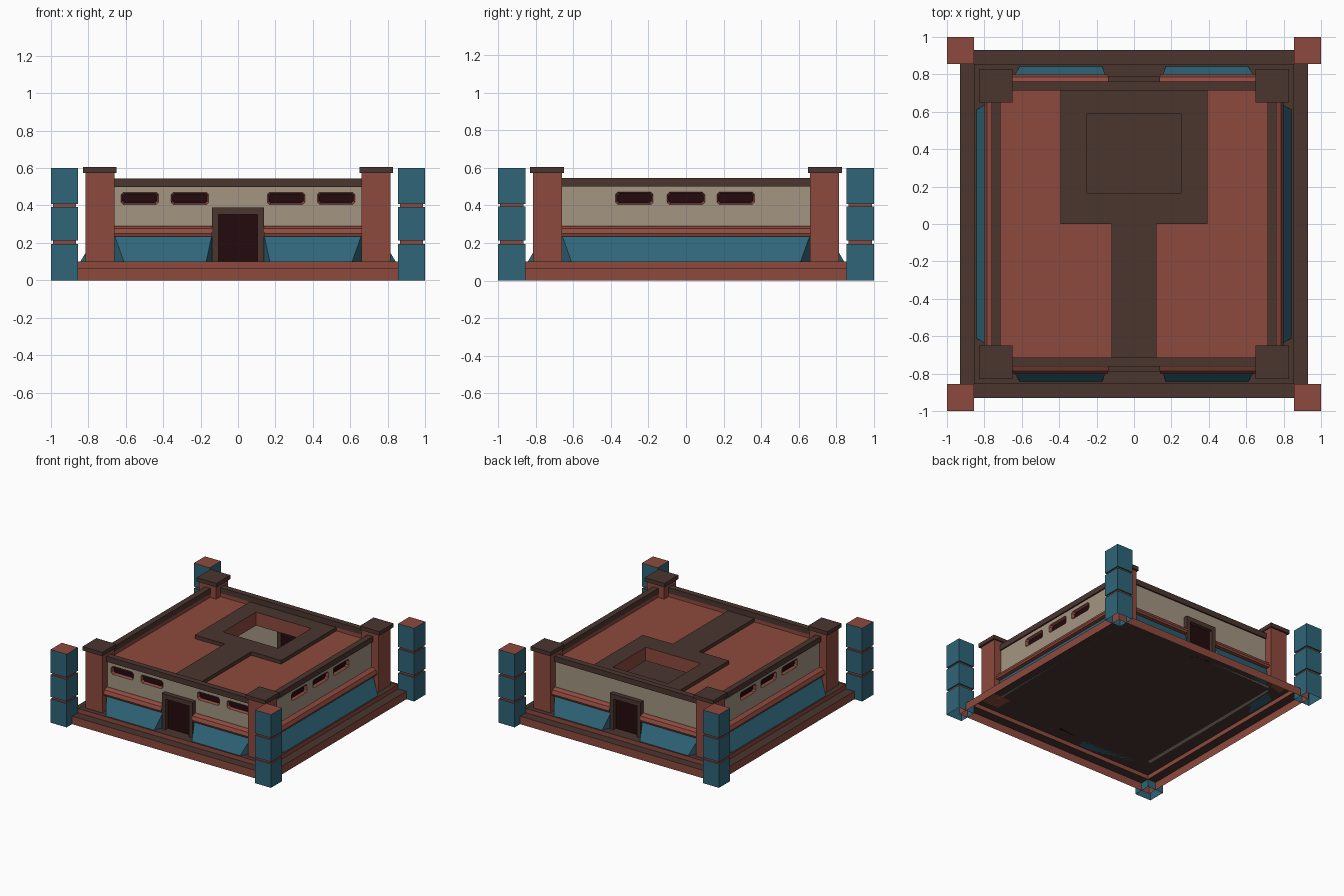
import bpy, bmesh, math
from mathutils import Matrix, Vector

if "Cube" in bpy.data.objects:
    bpy.data.objects.remove(bpy.data.objects["Cube"])


def material(name, rgb):
    m = bpy.data.materials.new(name)
    m.diffuse_color = (*rgb, 1)
    m.use_nodes = True
    m.node_tree.nodes["Principled BSDF"].inputs["Base Color"].default_value = m.diffuse_color
    return m


RED = material("red_clay", (0.27, 0.068, 0.047))
BROWN = material("dark_brown", (0.07, 0.036, 0.028))
BLUE = material("teal_blue", (0.029, 0.13, 0.19))
BEIGE = material("beige_plaster", (0.37, 0.30, 0.225))
DARK = material("dark_maroon", (0.017, 0.003, 0.004))


def turn(k):
    return Matrix.Rotation(k * math.pi / 2, 4, 'Z')


def finish(name, bm, mats, rule=None, k=0):
    """Turn the part to side k, colour its faces by a rule and link it."""
    bm.normal_update()
    if rule:
        for f in bm.faces:
            f.material_index = rule(f)
    bm.transform(turn(k))
    me = bpy.data.meshes.new(name)
    bm.to_mesh(me)
    bm.free()
    for m in mats:
        me.materials.append(m)
    ob = bpy.data.objects.new(name, me)
    bpy.context.collection.objects.link(ob)
    return ob


def hull(name, pts, mats, rule=None, k=0):
    bm = bmesh.new()
    for p in pts:
        bm.verts.new(p)
    bmesh.ops.convex_hull(bm, input=bm.verts[:])
    bmesh.ops.dissolve_limit(bm, angle_limit=0.01, verts=bm.verts[:], edges=bm.edges[:])
    bmesh.ops.recalc_face_normals(bm, faces=bm.faces[:])
    return finish(name, bm, mats, rule, k)


def box(name, x, y, z, mats, rule=None, k=0):
    return hull(name, [(a, b, c) for a in x for b in y for c in z], mats, rule, k)


def plate(name, loops, depth, mats, matrix, rule=None, k=0):
    """Filled 2D outline (with holes) extruded by depth, then placed by matrix."""
    cu = bpy.data.curves.new(name, 'CURVE')
    cu.dimensions, cu.fill_mode, cu.extrude = '2D', 'BOTH', depth / 2
    for loop in loops:
        s = cu.splines.new('POLY')
        s.points.add(len(loop) - 1)
        for p, (x, y) in zip(s.points, loop):
            p.co = (x, y, 0, 1)
        s.use_cyclic_u = True
    tmp = bpy.data.objects.new(name, cu)
    bpy.context.collection.objects.link(tmp)
    dg = bpy.context.evaluated_depsgraph_get()
    me = bpy.data.meshes.new_from_object(tmp.evaluated_get(dg))
    bm = bmesh.new()
    bm.from_mesh(me)
    bpy.data.objects.remove(tmp)
    bpy.data.meshes.remove(me)
    for f in bm.faces:
        f.smooth = False
        f.material_index = 0
    bmesh.ops.remove_doubles(bm, verts=bm.verts[:], dist=1e-5)
    bm.transform(matrix)
    bmesh.ops.recalc_face_normals(bm, faces=bm.faces[:])
    return finish(name, bm, mats, rule, k)


def rect(x0, x1, y0, y1):
    return [(x0, y0), (x1, y0), (x1, y1), (x0, y1)]


# stepped base, open underneath: red risers, brown treads
bm = bmesh.new()
rings = [[bm.verts.new((sx * r, sy * r, z)) for sx, sy in ((-1, -1), (1, -1), (1, 1), (-1, 1))]
         for r, z in ((0.93, 0), (0.93, 0.065), (0.855, 0.065), (0.855, 0.1))]
for a, b in zip(rings, rings[1:]):
    for i in range(4):
        j = (i + 1) % 4
        bm.faces.new((a[i], a[j], b[j], b[i]))
bm.faces.new(rings[-1])
finish("stepped_base", bm, [RED, BROWN], lambda f: int(abs(f.normal.z) > 0.5))


def window_cutter(cx, k):
    """Chamfered window pocket: red slanted reveal, dark back."""
    pts = []
    for y, g in ((-0.755, 0.002), (-0.728, -0.008)):
        w, h, c = 0.10 + g, 0.033 + g, 0.012
        for sx in (-1, 1):
            for sz in (-1, 1):
                pts += [(cx + sx * (w - c), y, 0.4375 + sz * h),
                        (cx + sx * w, y, 0.4375 + sz * (h - c))]
    return hull("window_cutter", pts, [BEIGE, RED, DARK],
                lambda f: 2 if abs(f.normal.y) > 0.9 else 1, k)


sides = ("front", "right", "back", "left")
windows = ((-0.525, -0.257, 0.257, 0.525), (-0.275, 0, 0.265), (), (-0.265, 0, 0.275))
for k, side in enumerate(sides):
    # plaster wall with window pockets
    wall = box(side + "_wall", (-0.7, 0.7), (-0.75, -0.718), (0.1, 0.505), [BEIGE, RED, DARK], None, k)
    for cx in windows[k]:
        cut = window_cutter(cx, k)
        mod = wall.modifiers.new("window", 'BOOLEAN')
        mod.operation, mod.solver, mod.object = 'DIFFERENCE', 'EXACT', cut
        bpy.context.view_layer.objects.active = wall
        bpy.ops.object.modifier_apply(modifier=mod.name)
        bpy.data.objects.remove(cut)
    # parapet trim and red inner lining
    box(side + "_trim", (-0.7, 0.7), (-0.762, -0.713), (0.5, 0.545), [BROWN], None, k)
    box(side + "_parapet_lining", (-0.7, 0.7), (-0.72, -0.715), (0.45, 0.502), [RED], None, k)

    # sloped blue skirting and rounded red moulding, split around the doors
    door = k % 2 == 0
    spans = ((-0.66, -0.14, 0.05, 0.03), (0.14, 0.66, 0.03, 0.05)) if door else ((-0.66, 0.66, 0.05, 0.05),)
    for a, b, ta, tb in spans:
        hull(side + "_sloped_skirting",
             [(x, -0.76, z) for x in (a, b) for z in (0.1, 0.24)]
             + [(x, -0.74, z) for x in (a, b) for z in (0.1, 0.24)]
             + [(a + ta, -0.843, 0.1), (b - tb, -0.843, 0.1)], [BLUE], None, k)
        prof = ((-0.74, 0.235), (-0.795, 0.235), (-0.80, 0.25), (-0.787, 0.278), (-0.765, 0.29), (-0.74, 0.29))
        hull(side + "_moulding", [(x, y, z) for x in (a, b) for y, z in prof], [RED], None, k)

    # doorway: brown frame through the wall, dark panel
    if door:
        frame = [(-0.14, 0.1), (-0.105, 0.1), (-0.105, 0.352), (0.105, 0.352),
                 (0.105, 0.1), (0.14, 0.1), (0.14, 0.39), (-0.14, 0.39)]
        plate(side + "_door_frame", [frame], 0.08, [BROWN],
              Matrix.Translation((0, -0.748, 0)) @ Matrix.Rotation(math.pi / 2, 4, 'X'), None, k)
        box(side + "_door_panel", (-0.106, 0.106), (-0.757, -0.712), (0.1, 0.353), [DARK], None, k)

    # corner tower with cap
    box("corner_tower", (-0.815, -0.66), (-0.815, -0.66), (0.1, 0.576), [RED], None, k)
    box("tower_cap", (-0.83, -0.65), (-0.83, -0.65), (0.573, 0.605), [BROWN], None, k)

    # free-standing pillar: three blue blocks with red tops and recessed red joints
    for i, (z0, z1) in enumerate(((0, 0.195), (0.212, 0.393), (0.408, 0.6))):
        ob = box("pillar_block", (-1, -0.855), (-1, -0.855), (z0, z1), [BLUE, RED],
                 lambda f: int(f.normal.z > 0.5), k)
        if i == 0:  # hollow underside
            b = bmesh.new()
            b.from_mesh(ob.data)
            bmesh.ops.delete(b, geom=[f for f in b.faces if f.calc_center_median().z < 0.01], context='FACES')
            b.to_mesh(ob.data)
            b.free()
        else:
            box("pillar_joint", (-0.99, -0.865), (-0.99, -0.865), (z0 - 0.018, z0 + 0.002), [RED], None, k)

# red roof slab with an open skylight
hole = rect(-0.25, 0.25, 0.165, 0.59)
plate("roof_slab", [rect(-0.72, 0.72, -0.72, 0.72), hole], 0.08, [RED],
      Matrix.Translation((0, 0, 0.43)))


# raised brown walkway and skylight surround, red inside the opening
def surround_rule(f):
    c = f.calc_center_median()
    return int(abs(f.normal.z) < 0.5 and abs(c.x) < 0.26 and 0.16 < c.y < 0.6)


outline = [(-0.12, -0.714), (0.12, -0.714), (0.12, 0), (0.392, 0),
           (0.392, 0.714), (-0.392, 0.714), (-0.392, 0), (-0.12, 0)]
plate("roof_walkway", [outline, hole], 0.035, [BROWN, RED],
      Matrix.Translation((0, 0, 0.4825)), surround_rule)
